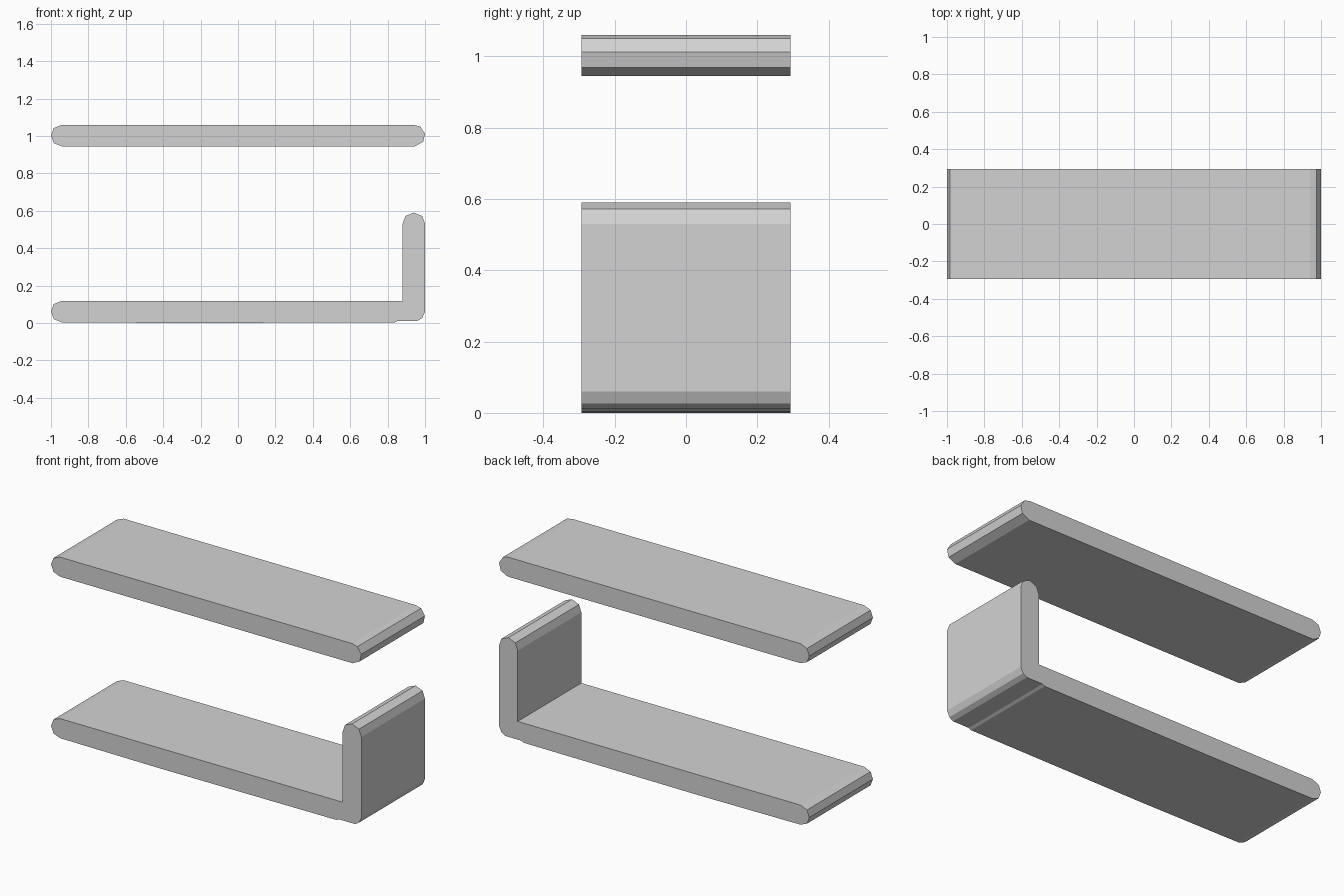
import bpy, bmesh

cube = bpy.data.objects.get("Cube")
if cube:
    bpy.data.objects.remove(cube, do_unlink=True)

HALF_DEPTH = 0.293

# Single plain grey
grey = bpy.data.materials.new("light grey")
grey.use_nodes = True
colour = (0.65, 0.65, 0.65, 1)
grey.diffuse_color = colour
grey.node_tree.nodes["Principled BSDF"].inputs["Base Color"].default_value = colour


def extrude_profile(name, profile):
    """Extrude a closed side profile (x, z) through the shelf depth."""
    bm = bmesh.new()
    face = bm.faces.new([bm.verts.new((x, -HALF_DEPTH, z)) for x, z in profile])
    moved = bmesh.ops.extrude_face_region(bm, geom=[face])["geom"]
    verts = [v for v in moved if isinstance(v, bmesh.types.BMVert)]
    bmesh.ops.translate(bm, verts=verts, vec=(0, 2 * HALF_DEPTH, 0))
    bmesh.ops.recalc_face_normals(bm, faces=bm.faces)
    mesh = bpy.data.meshes.new(name)
    bm.to_mesh(mesh)
    bm.free()
    mesh.materials.append(grey)
    obj = bpy.data.objects.new(name, mesh)
    bpy.context.collection.objects.link(obj)
    return obj


def left_nose(mid):
    """Faceted rounded board end at x = -1, from bottom to top."""
    return [(-0.943, mid - 0.057), (-0.985, mid - 0.04), (-1, mid),
            (-0.985, mid + 0.04), (-0.943, mid + 0.057)]


# Upper board, with a slightly uneven nose at the +x end
extrude_profile("upper_shelf", left_nose(1.002) + [
    (0.94, 1.059), (0.975, 1.05), (1, 1.012), (0.99, 0.968), (0.945, 0.945)])

# Lower board with its upright end panel, one continuous L shape
extrude_profile("lower_shelf_with_end_panel", left_nose(0.061) + [
    (0.88, 0.118), (0.88, 0.53), (0.895, 0.572), (0.94, 0.59),
    (0.985, 0.572), (1, 0.53), (1, 0.06), (0.985, 0.027), (0.96, 0.012),
    (0.855, 0.012), (0.84, 0.004), (-0.3, 0)])
